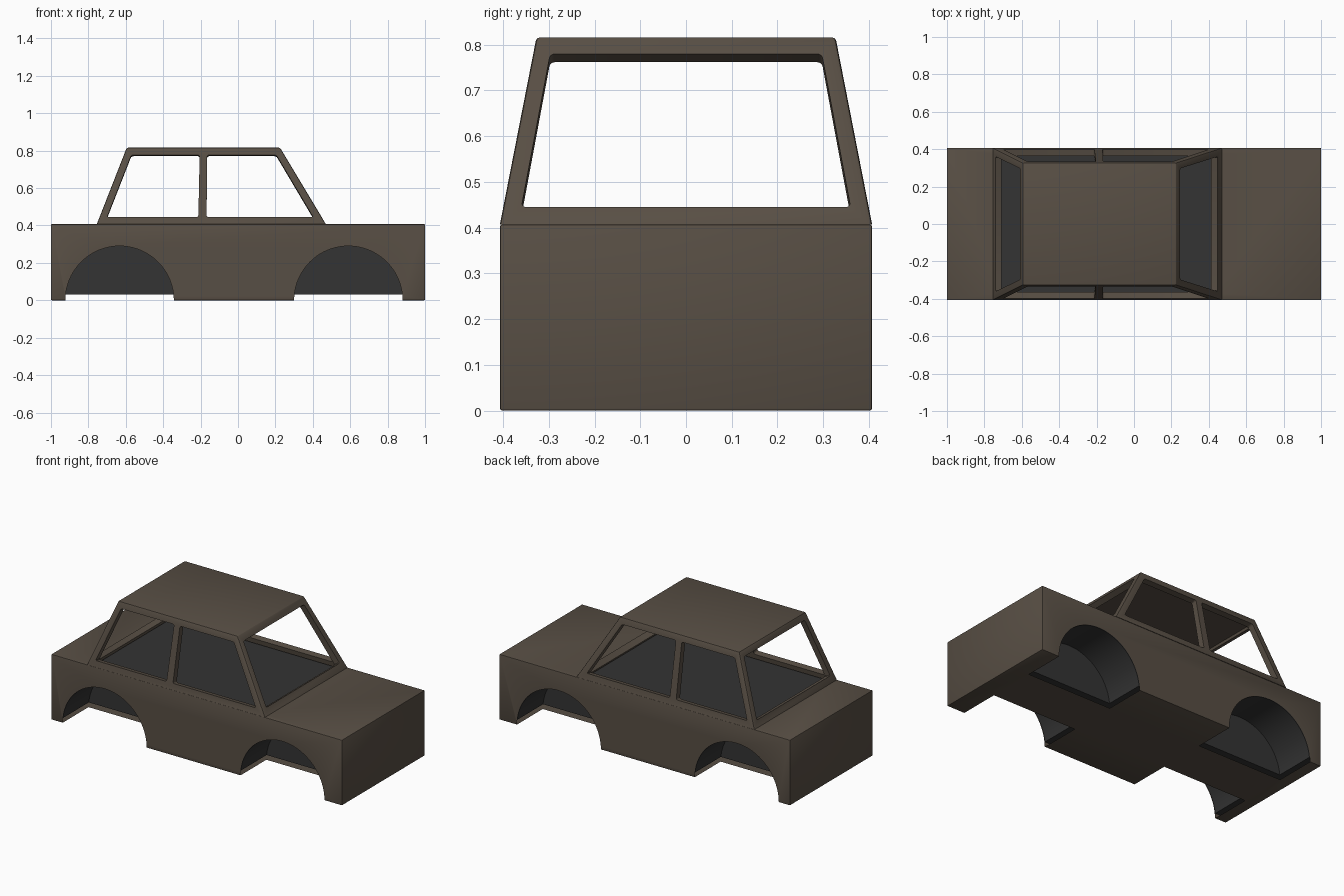
import bpy, bmesh, math
from mathutils import Vector

old = bpy.data.objects.get("Cube")
if old:
    bpy.data.objects.remove(old, do_unlink=True)


def material(name, rgb):
    m = bpy.data.materials.new(name)
    m.use_nodes = True
    m.diffuse_color = (*rgb, 1)
    bsdf = m.node_tree.nodes["Principled BSDF"]
    bsdf.inputs["Base Color"].default_value = (*rgb, 1)
    bsdf.inputs["Roughness"].default_value = 0.7
    return m


paint = material("dull_brown", (0.097, 0.077, 0.058))
lining = material("dark_grey", (0.033, 0.033, 0.033))


def make(name, bm, mat):
    bmesh.ops.recalc_face_normals(bm, faces=bm.faces)
    me = bpy.data.meshes.new(name)
    bm.to_mesh(me)
    bm.free()
    me.materials.append(mat)
    ob = bpy.data.objects.new(name, me)
    bpy.context.collection.objects.link(ob)
    return ob


def frustum(name, low, high, mat, bevel=0, keep_bottom=False):
    """Hexahedron between two rectangles, each (x0, x1, half_width, z)."""
    bm = bmesh.new()
    a, b = [[bm.verts.new((x, y, z)) for x, y in
             ((x0, -w), (x1, -w), (x1, w), (x0, w))]
            for x0, x1, w, z in (low, high)]
    bm.faces.new(a)
    bm.faces.new(b)
    for i in range(4):
        j = (i + 1) % 4
        bm.faces.new((a[i], a[j], b[j], b[i]))
    if bevel:
        edges = [e for e in bm.edges
                 if not (keep_bottom and all(v in a for v in e.verts))]
        bmesh.ops.bevel(bm, geom=edges, offset=bevel, segments=2,
                        profile=0.5, affect='EDGES')
    return make(name, bm, mat)


def prism(name, points, along, mat, rounding=0):
    """Flat outline of 3D points swept along a vector."""
    bm = bmesh.new()
    a = [bm.verts.new(p) for p in points]
    b = [bm.verts.new(Vector(p) + Vector(along)) for p in points]
    bm.faces.new(a)
    bm.faces.new(b)
    sides = []
    for i in range(len(a)):
        j = (i + 1) % len(a)
        bm.faces.new((a[i], a[j], b[j], b[i]))
        sides.append(bm.edges.get((a[i], b[i])))
    if rounding:
        bmesh.ops.bevel(bm, geom=sides, offset=rounding, segments=3,
                        profile=0.5, affect='EDGES')
    return make(name, bm, mat)


def cut(target, cutter):
    mod = target.modifiers.new("cut", 'BOOLEAN')
    mod.operation = 'DIFFERENCE'
    mod.solver = 'EXACT'
    mod.object = cutter
    bpy.context.view_layer.objects.active = target
    bpy.ops.object.modifier_apply(modifier=mod.name)
    bpy.data.objects.remove(cutter, do_unlink=True)


def cut_window(target, points, normal):
    """Opening cut square to its sloping panel."""
    n = Vector(normal).normalized() * 0.07
    cut(target, prism("window_cutter", [Vector(p) - n for p in points],
                      n * 2, paint, 0.01))


def cut_arches(target, mat, steps=40):
    """Four half-round wheel wells, sunk in from the sides."""
    for cx in (-0.633, 0.59):
        outline = [(cx + RADIUS * math.cos(math.pi * i / steps),
                    RADIUS * math.sin(math.pi * i / steps)) for i in range(steps + 1)]
        outline += [(cx - RADIUS, -0.1), (cx + RADIUS, -0.1)]
        for s in (1, -1):
            cut(target, prism("arch_cutter", [(x, s * WELL_Y, z) for x, z in outline],
                              (0, s * 0.35, 0), mat))


WIDTH, BELT, WELL_Y, RADIUS = 0.407, 0.407, 0.15, 0.29
X0, X1, TX0, TX1, TOP_W, TOP = -0.755, 0.47, -0.595, 0.225, 0.327, 0.816
HEIGHT = TOP - BELT
opening = (X0 + 0.034, X1 - 0.041, WIDTH - 0.036)

# Lower body, open to the cabin above and to the wheels below
body = frustum("lower_body", (-1, 1, WIDTH, 0), (-1, 1, WIDTH, BELT), paint, 0.005)
cut_arches(body, paint)
cut(body, frustum("opening_cutter", (*opening, 0.32), (*opening, 0.5), paint))

# Keep only the thin outer skin of the body
bm = bmesh.new()
bm.from_mesh(body.data)
inside = []
for f in bm.faces:
    c = f.calc_center_median()
    if abs(c.x) < 0.99 and abs(c.y) < WIDTH - 0.006 and 0.006 < c.z < BELT - 0.006:
        inside.append(f)
bmesh.ops.delete(bm, geom=inside, context='FACES')
bm.to_mesh(body.data)
bm.free()

# Dark block filling the body: cabin deck on top, wheel wells carved in
fill = (-0.985, 0.985, WIDTH - 0.004)
interior = frustum("interior_block", (*fill, 0.03), (*fill, BELT - 0.005), lining)
cut_arches(interior, lining)

# Cabin shell of even thickness
cabin = frustum("cabin_frame", (X0, X1, WIDTH, BELT),
                (TX0, TX1, TOP_W, TOP), paint, 0.007, True)
cut(cabin, frustum("cabin_hollow", (*opening, BELT - 0.01),
                   (TX0 + 0.024, TX1 - 0.02, TOP_W - 0.029, TOP - 0.035), paint))

# Side windows, square to the leaning sides
SILL, HEAD = 0.445, 0.777
side_lean = (WIDTH - TOP_W) / HEIGHT
side_windows = (
    [(-0.70, SILL), (-0.212, SILL), (-0.205, HEAD), (-0.57, HEAD)],
    [(-0.168, SILL), (0.402, SILL), (0.205, HEAD), (-0.165, HEAD)],
)
for outline in side_windows:
    for s in (1, -1):
        cut_window(cabin, [(x, s * (WIDTH - (z - BELT) * side_lean), z)
                           for x, z in outline], (0, s, side_lean))

# Windscreen and rear window, square to their slopes
screen = [(-0.36, SILL), (0.36, SILL), (0.297, 0.78), (-0.297, 0.78)]
for base, top, s in ((X1, TX1, 1), (X0, TX0, -1)):
    lean = (base - top) / HEIGHT
    cut_window(cabin, [(base - (z - BELT) * lean, y, z) for y, z in screen],
               (s, 0, s * lean))

# Smooth the wells and rounded corners, keep the panel edges crisp
for ob in (body, interior, cabin):
    bpy.ops.object.select_all(action='DESELECT')
    ob.select_set(True)
    bpy.context.view_layer.objects.active = ob
    bpy.ops.object.shade_smooth_by_angle(angle=math.radians(25))
